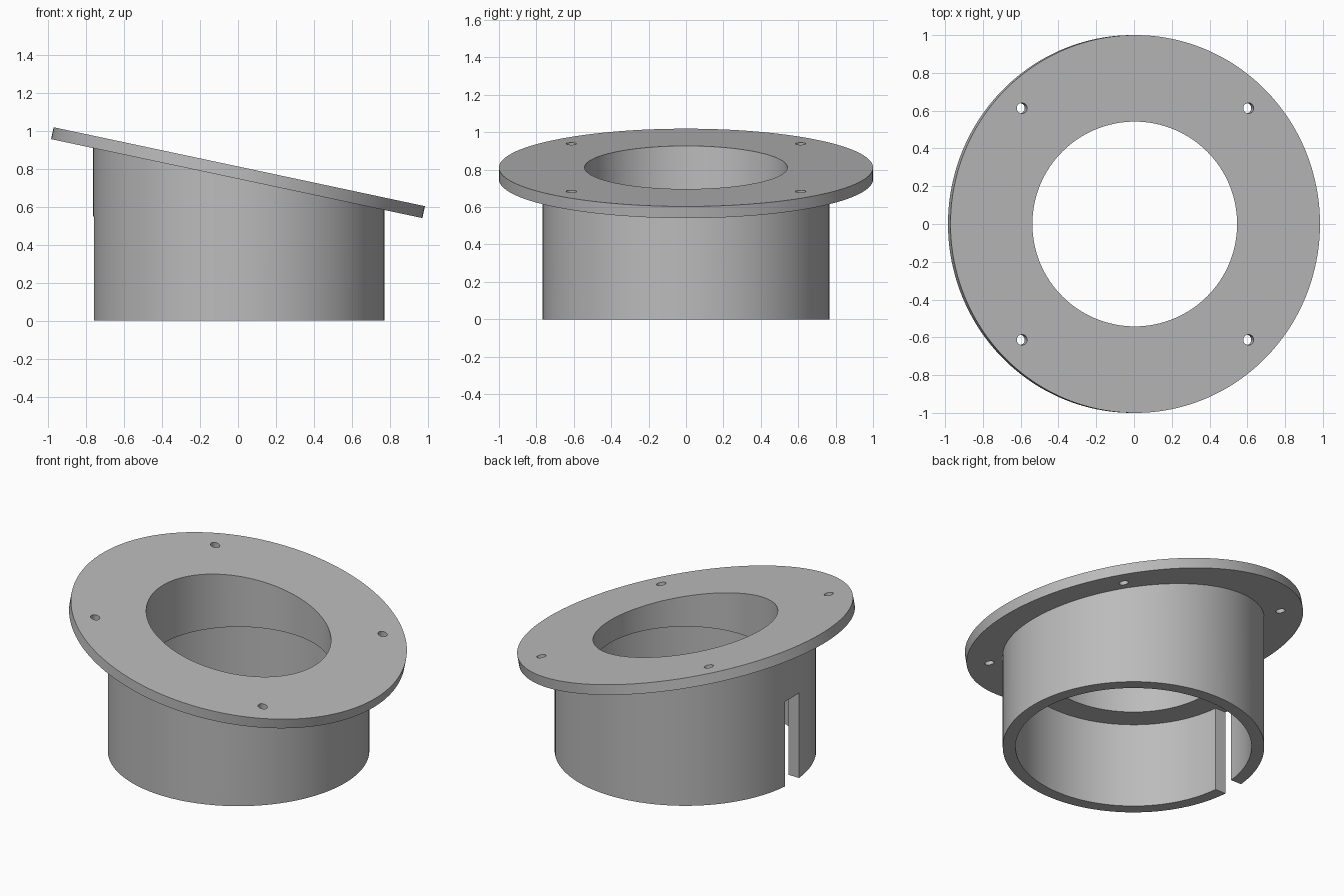
import bpy
import math
from mathutils import Matrix, Vector

default = bpy.data.objects.get("Cube")
if default:
    bpy.data.objects.remove(default, do_unlink=True)

TILT = math.radians(12)
AXIS_X = 0.004                      # axis of the upright collar
FLANGE_MID = Vector((0, 0, 0.78))
THICKNESS = 0.064
LEDGE_Z = 0.55

grey = bpy.data.materials.new("plain grey")
grey.use_nodes = True
colour = (0.5, 0.5, 0.5, 1)
grey.diffuse_color = colour
grey.node_tree.nodes["Principled BSDF"].inputs["Base Color"].default_value = colour

tilt = Matrix.Translation(FLANGE_MID) @ Matrix.Rotation(TILT, 4, "Y")


def cylinder(name, radius, low, high, sides=128, x=0, y=0, matrix=None):
    bpy.ops.mesh.primitive_cylinder_add(vertices=sides, radius=radius, depth=high - low,
                                        location=(0, 0, 0))
    ob = bpy.context.object
    ob.name = name
    ob.data.transform(Matrix.Translation((x, y, (low + high) / 2)))
    if matrix:
        ob.data.transform(matrix)
    ob.data.materials.append(grey)
    return ob


def combine(target, tool, operation):
    mod = target.modifiers.new(operation.lower(), "BOOLEAN")
    mod.operation = operation
    mod.solver = "EXACT"
    mod.object = tool
    bpy.context.view_layer.objects.active = target
    bpy.ops.object.modifier_apply(modifier=mod.name)
    bpy.data.objects.remove(tool, do_unlink=True)


# Tilted round flange
body = cylinder("angled_flange_collar", 1, -THICKNESS / 2, THICKNESS / 2, 160, matrix=tilt)

# Upright collar with its top sloped to end inside the flange
collar = cylinder("collar", 0.767, 0, 0.5, x=AXIS_X)
for v in collar.data.vertices:
    if v.co.z > 0.25:
        v.co.z = FLANGE_MID.z - v.co.x * math.tan(TILT)
combine(body, collar, "UNION")

# Vertical bore, and the wider socket below it
combine(body, cylinder("bore", 0.542, -0.5, 1.5, x=AXIS_X), "DIFFERENCE")
combine(body, cylinder("socket", 0.692, -0.5, LEDGE_Z, x=AXIS_X), "DIFFERENCE")

# Slot through the tall side of the collar
bpy.ops.mesh.primitive_cube_add(size=1, location=(0, 0, 0))
slot = bpy.context.object
slot.name = "slot"
slot.data.transform(Matrix.Translation((-0.73, 0, LEDGE_Z / 2 - 0.25))
                    @ Matrix.Diagonal((0.3, 0.142, LEDGE_Z + 0.5, 1)))
slot.data.materials.append(grey)
combine(body, slot, "DIFFERENCE")

# Four screw holes square to the flange
for sx in (-1, 1):
    for sy in (-1, 1):
        hole = cylinder("screw_hole", 0.028, -0.1, 0.1, 32, sx * 0.613, sy * 0.613, tilt)
        combine(body, hole, "DIFFERENCE")

bpy.ops.object.select_all(action="DESELECT")
body.select_set(True)
bpy.context.view_layer.objects.active = body
bpy.ops.object.shade_smooth_by_angle(angle=math.radians(30))
